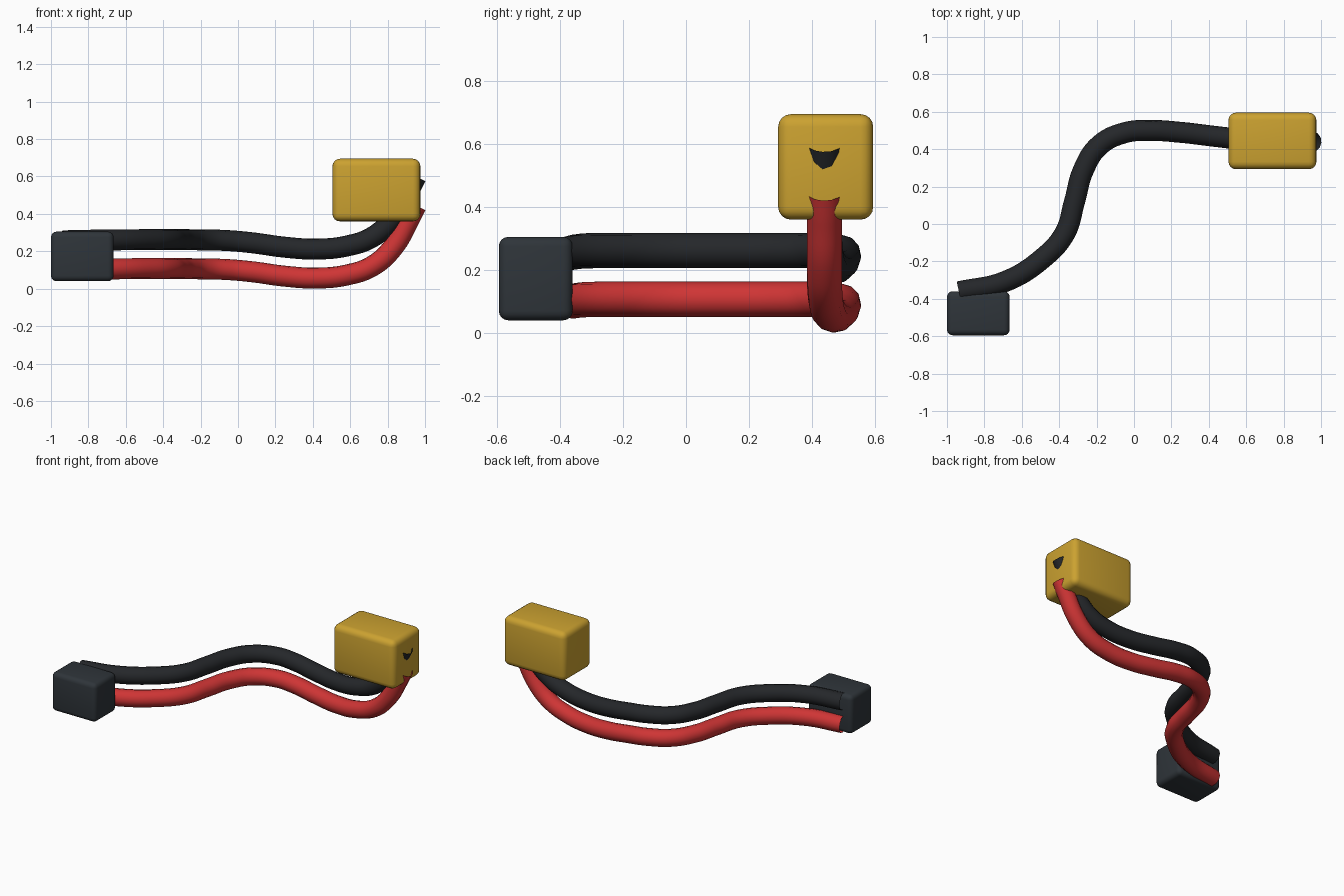
import bpy, math

if "Cube" in bpy.data.objects:
    bpy.data.objects.remove(bpy.data.objects["Cube"])

def material(name, color):
    m = bpy.data.materials.new(name)
    m.diffuse_color = (*color, 1)
    m.use_nodes = True
    m.node_tree.nodes["Principled BSDF"].inputs["Base Color"].default_value = m.diffuse_color
    return m

def block(name, lo, hi, bevel, mat):
    bpy.ops.mesh.primitive_cube_add(size=1, location=[(a + b) / 2 for a, b in zip(lo, hi)])
    ob = bpy.context.object
    ob.name = name
    ob.scale = [b - a for a, b in zip(lo, hi)]
    bpy.ops.object.transform_apply(location=False, rotation=False, scale=True)
    mod = ob.modifiers.new("bevel", 'BEVEL')
    mod.width, mod.segments = bevel, 4
    bpy.ops.object.modifier_apply(modifier=mod.name)
    bpy.ops.object.shade_smooth_by_angle(angle=math.radians(40))
    ob.data.materials.append(mat)

def wire(name, points, lift, mat):
    cu = bpy.data.curves.new(name, 'CURVE')
    cu.dimensions = '3D'
    cu.resolution_u = 8
    cu.bevel_depth = 0.056
    cu.bevel_resolution = 4
    sp = cu.splines.new('BEZIER')
    sp.bezier_points.add(len(points) - 1)
    for bp, (x, y, z) in zip(sp.bezier_points, points):
        bp.co = (x, y, z + lift)
        bp.handle_left_type = bp.handle_right_type = 'AUTO'
    sp.use_smooth = True
    cu.materials.append(mat)
    bpy.context.collection.objects.link(bpy.data.objects.new(name, cu))

dark = material("dark_plastic", (0.028, 0.035, 0.042))
yellow = material("yellow_plastic", (0.60, 0.36, 0.03))
red = material("red_rubber", (0.62, 0.035, 0.035))
black = material("black_rubber", (0.018, 0.020, 0.023))

# connector housings
block("small_connector", (-1.0, -0.595, 0.04), (-0.665, -0.36, 0.305), 0.03, dark)
block("large_connector", (0.505, 0.293, 0.36), (0.975, 0.595, 0.695), 0.04, yellow)

# shared open-ended wire path, red below and black above
path = [(-0.935, -0.362, 0.101), (-0.69, -0.308, 0.106), (-0.49, -0.185, 0.107),
        (-0.37, -0.05, 0.107), (-0.318, 0.12, 0.107), (-0.27, 0.29, 0.107),
        (-0.185, 0.42, 0.106), (-0.05, 0.488, 0.102), (0.08, 0.50, 0.09),
        (0.25, 0.49, 0.067), (0.42, 0.47, 0.057), (0.58, 0.452, 0.073),
        (0.72, 0.442, 0.122), (0.83, 0.44, 0.222), (0.91, 0.44, 0.36), (0.952, 0.44, 0.445)]
wire("red_wire", path, 0, red)
wire("black_wire", path, 0.155, black)
